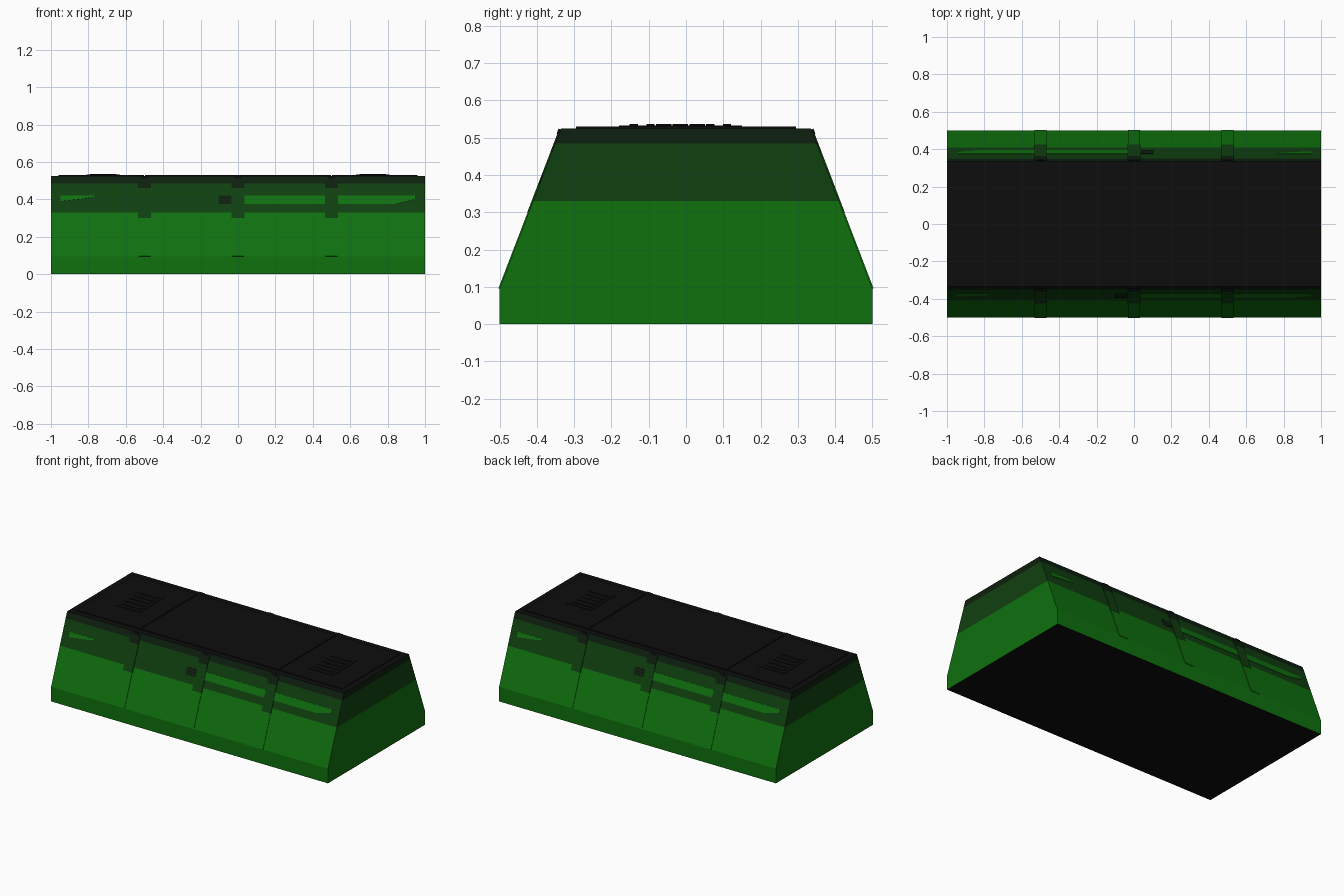
import bpy, bmesh
from mathutils import Vector

if "Cube" in bpy.data.objects:
    bpy.data.objects.remove(bpy.data.objects["Cube"])


def material(name, rgb):
    m = bpy.data.materials.new(name)
    m.diffuse_color = (*rgb, 1)
    m.use_nodes = True
    m.node_tree.nodes["Principled BSDF"].inputs["Base Color"].default_value = m.diffuse_color
    return m


GREEN = material("green", (0.0048, 0.165, 0.0048))
DARK = material("dark green", (0.005, 0.052, 0.005))
DEEP = material("deep green", (0.004, 0.0144, 0.0044))
BLACK = material("black", (0.0042, 0.0042, 0.0042))


def finish(name, bm, mats):
    bmesh.ops.recalc_face_normals(bm, faces=bm.faces)
    me = bpy.data.meshes.new(name)
    bm.to_mesh(me)
    bm.free()
    for m in mats:
        me.materials.append(m)
    ob = bpy.data.objects.new(name, me)
    bpy.context.collection.objects.link(ob)
    return ob


def half_width(z):
    """Half depth of the sloped hull at a given height."""
    return 0.5 - 0.165 * max(0, z - 0.095) / 0.43


# Hull: stacked rectangular rings, coloured by height
bm = bmesh.new()
rings = []
for z in (0, 0.095, 0.33, 0.485, 0.525):
    w = half_width(z)
    rings.append([bm.verts.new(p) for p in ((-1, -w, z), (1, -w, z), (1, w, z), (-1, w, z))])
for a, b in zip(rings, rings[1:]):
    for i in range(4):
        j = (i + 1) % 4
        bm.faces.new((a[i], a[j], b[j], b[i]))
bm.faces.new(rings[0])
bm.faces.new(rings[-1])
for f in bm.faces:
    z = f.calc_center_median().z
    if z < 0.001 or z > 0.52:
        f.material_index = 3
    else:
        f.material_index = 0 if z < 0.33 else 1 if z < 0.485 else 2
finish("hull", bm, [GREEN, DARK, DEEP, BLACK])


# Thin plates on the front slope, repeated on the back by a half turn
NORMAL = Vector((0, -0.43, 0.165)).normalized()


def slope_plates(name, outlines, thick, mat):
    bm = bmesh.new()
    for pts in outlines:
        for s in (1, -1):
            layers = []
            for t in (0, thick):
                ring = []
                for x, z in pts:
                    p = Vector((x, -half_width(z), z)) + NORMAL * t
                    ring.append(bm.verts.new((s * p.x, s * p.y, p.z)))
                layers.append(ring)
            lo, hi = layers
            bm.faces.new(lo)
            bm.faces.new(hi)
            for i in range(len(pts)):
                j = (i + 1) % len(pts)
                bm.faces.new((lo[i], lo[j], hi[j], hi[i]))
    finish(name, bm, [mat])


def rect(x0, x1, z0, z1):
    return [(x0, z0), (x1, z0), (x1, z1), (x0, z1)]


RIBS = (-0.5, 0, 0.5)
slope_plates("lower_ribs", [rect(x - 0.032, x + 0.032, 0.095, 0.30) for x in RIBS], 0.003, GREEN)
slope_plates("rib_collars", [rect(x - 0.034, x + 0.034, 0.30, 0.46) for x in RIBS], 0.004, DARK)
slope_plates("rib_heads", [rect(x - 0.034, x + 0.034, 0.46, 0.515) for x in RIBS], 0.004, DEEP)
slope_plates("rib_bolts", [rect(x - 0.018, x + 0.018, 0.508, 0.522) for x in RIBS], 0.006, BLACK)
slope_plates("side_stripes", [
    [(-0.95, 0.39), (-0.84, 0.402), (-0.77, 0.413), (-0.77, 0.42), (-0.95, 0.42)],
    rect(0.034, 0.466, 0.375, 0.42),
    [(0.534, 0.375), (0.84, 0.375), (0.945, 0.40), (0.945, 0.42), (0.534, 0.42)],
], 0.002, GREEN)
slope_plates("side_hatch", [rect(-0.105, -0.036, 0.375, 0.42)], 0.003, DEEP)


# Roof panels and vents
def boxes(name, items, mat):
    bm = bmesh.new()
    for x0, x1, y0, y1, z0, z1 in items:
        r = bmesh.ops.create_cube(bm, size=1)
        bmesh.ops.scale(bm, vec=(x1 - x0, y1 - y0, z1 - z0), verts=r["verts"])
        bmesh.ops.translate(bm, vec=((x0 + x1) / 2, (y0 + y1) / 2, (z0 + z1) / 2), verts=r["verts"])
    finish(name, bm, [mat])


boxes("roof_panels", [(a, b, -0.295, 0.295, 0.52, 0.53)
                      for a, b in ((-0.96, -0.503), (-0.497, 0.497), (0.503, 0.96))], BLACK)
vents, slats = [], []
for x, y in ((-0.72, 0.02), (0.72, -0.05)):
    vents.append((x - 0.09, x + 0.09, y - 0.13, y + 0.13, 0.528, 0.533))
    for k in range(-2, 3):
        c = y + k * 0.045
        slats.append((x - 0.07, x + 0.07, c - 0.011, c + 0.011, 0.531, 0.536))
boxes("roof_vents", vents, BLACK)
boxes("vent_slats", slats, BLACK)
